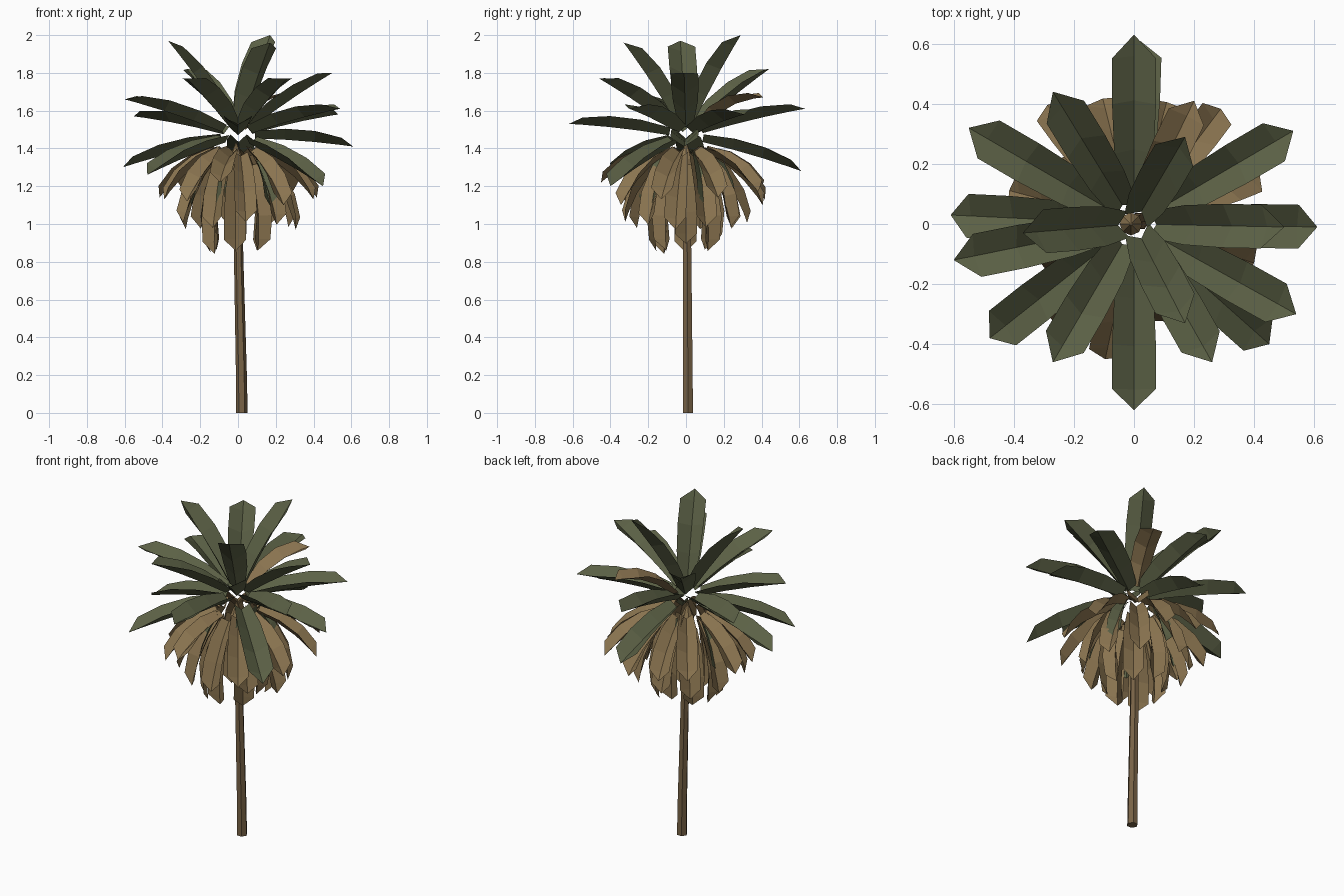
import bpy, bmesh, math, random
from mathutils import Vector

if "Cube" in bpy.data.objects:
    bpy.data.objects.remove(bpy.data.objects["Cube"])

random.seed(4)


def material(name, rgb):
    m = bpy.data.materials.new(name)
    m.diffuse_color = (*rgb, 1)
    m.use_nodes = True
    m.node_tree.nodes["Principled BSDF"].inputs["Base Color"].default_value = m.diffuse_color
    return m


GREEN = material("leaf green", (0.105, 0.118, 0.06))
BROWN = material("dry leaf brown", (0.255, 0.175, 0.08))
BARK = material("bark brown", (0.19, 0.125, 0.062))


def finish(bm, name, mat):
    me = bpy.data.meshes.new(name)
    bm.to_mesh(me)
    bm.free()
    me.materials.append(mat)
    ob = bpy.data.objects.new(name, me)
    bpy.context.collection.objects.link(ob)
    return ob


def frond(bm, start, tip, half, fold, arch):
    """Single-sheet arched leaf folded along its midrib, with a pointed end."""
    start, tip = Vector(start), Vector(tip)
    chord = tip - start
    side = chord.cross(Vector((0, 0, 1))).normalized()
    ctrl = (start + tip) / 2 + side.cross(chord) * arch
    rows = []
    for t, w, f in ((0, 0.6, 0.7), (0.3, 0.9, 1.0), (0.6, 1.0, 1.0), (0.87, 1.0, 0.65)):
        p = start * (1 - t) ** 2 + ctrl * 2 * t * (1 - t) + tip * t * t
        tangent = ((ctrl - start) * (1 - t) + (tip - ctrl) * t).normalized()
        up = side.cross(tangent)
        rows.append([bm.verts.new(p + side * half * w * s + up * fold * f * abs(s))
                     for s in (-1, 0, 1)])
    for a, b in zip(rows, rows[1:]):
        for i in (0, 1):
            bm.faces.new((a[i], a[i + 1], b[i + 1], b[i]))
    end = bm.verts.new(tip)
    bm.faces.new((rows[-1][0], rows[-1][1], end))
    bm.faces.new((rows[-1][1], rows[-1][2], end))


def polar(r, degrees, z):
    a = math.radians(degrees)
    return Vector((r * math.cos(a), r * math.sin(a), z))


# Living fronds: one tip position each
tips = [
    (0.17, 0.29, 2.0), (0.17, -0.33, 1.96), (-0.37, -0.03, 1.97),
    (0.5, -0.01, 1.8), (-0.27, 0.44, 1.82), (-0.27, -0.46, 1.77),
    (0.26, -0.46, 1.77), (0.53, 0.31, 1.58), (0.54, -0.3, 1.61),
    (0, 0.63, 1.61), (0, -0.62, 1.53), (-0.55, 0.32, 1.57),
    (-0.6, -0.12, 1.66), (0.61, -0.01, 1.41), (0.02, 0.61, 1.28),
    (-0.61, 0.03, 1.3), (0.45, -0.4, 1.2), (-0.48, -0.38, 1.26),
]
CROWN = Vector((0, 0, 1.46))
bm = bmesh.new()
for t in tips:
    t = Vector(t)
    frond(bm, CROWN + (t - CROWN).normalized() * 0.09, t, 0.073, 0.058, 0.03)
# Short green fronds mixed into the dry skirt
for i in range(5):
    a = 24 + 72 * i
    frond(bm, polar(0.12, a, 1.38), polar(0.25, a, 1.1), 0.045, 0.035, 0.1)
finish(bm, "living_fronds", GREEN)

# Dry skirt, upper ring: bearing, reach and height of each tip
bm = bmesh.new()
upper = [(126, 0.49, 1.17), (104, 0.43, 1.13), (75, 0.42, 1.1), (53, 0.48, 1.17),
         (22, 0.45, 1.14), (-18, 0.42, 1.13), (-55, 0.42, 1.1), (-102, 0.46, 1.22),
         (-130, 0.42, 1.12), (165, 0.43, 1.14), (193, 0.4, 1.13)]
for a, r, z in upper:
    frond(bm, polar(0.11, a, 1.38), polar(r, a, z), 0.06, 0.048, 0.14)
# Lower rings of the skirt
for count, base, base_z, radius, z, offset in ((10, 0.11, 1.36, 0.31, 0.99, 24),
                                               (8, 0.09, 1.31, 0.15, 0.87, 0)):
    for i in range(count):
        a = offset + 360 * i / count + random.uniform(-5, 5)
        tip = polar(radius + random.uniform(-0.03, 0.03), a, z + random.uniform(-0.03, 0.03))
        frond(bm, polar(base, a, base_z), tip, 0.058, 0.045, 0.13)
# One raised dry frond
frond(bm, (0.04, 0.08, 1.5), (0.2, 0.41, 1.67), 0.065, 0.045, 0.2)
finish(bm, "dry_fronds", BROWN)


def lathe(name, profile, sides, mat):
    """Closed tube through (x, y, z, radius) rings."""
    bm = bmesh.new()
    rings = [[bm.verts.new((x + r * math.cos(2 * math.pi * k / sides),
                            y + r * math.sin(2 * math.pi * k / sides), z))
              for k in range(sides)] for x, y, z, r in profile]
    for a, b in zip(rings, rings[1:]):
        for k in range(sides):
            n = (k + 1) % sides
            bm.faces.new((a[k], a[n], b[n], b[k]))
    bm.faces.new(rings[0][::-1])
    bm.faces.new(rings[-1])
    finish(bm, name, mat)


# Leaning six-sided trunk with a thin neck
lathe("trunk", [(0.02, 0.01, 0, 0.031), (0.018, 0.01, 0.2, 0.029),
                (0.004, 0.007, 0.8, 0.025), (-0.003, 0.004, 1.2, 0.023),
                (-0.002, 0.003, 1.215, 0.013), (-0.005, 0, 1.31, 0.012)], 6, BARK)

# Pointed crown bud
lathe("crown_bud", [(-0.01, 0, 1.28, 0.012), (-0.01, 0, 1.315, 0.036),
                    (-0.01, 0, 1.345, 0.038), (-0.01, 0, 1.39, 0.02),
                    (-0.01, 0, 1.43, 0.003)], 8, BROWN)
